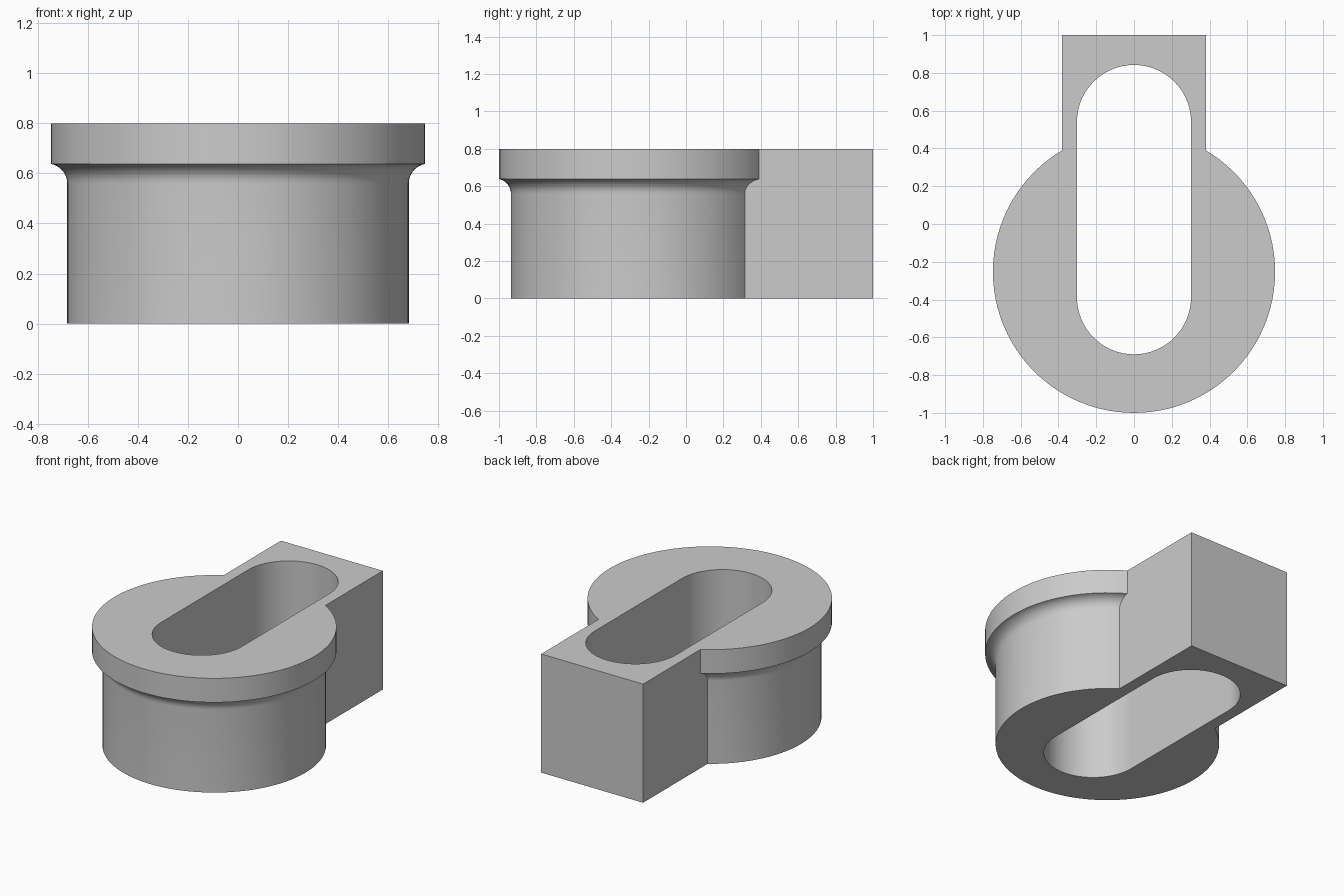
import bpy, bmesh, math
from mathutils import Vector, Matrix

if "Cube" in bpy.data.objects:
    bpy.data.objects.remove(bpy.data.objects["Cube"])

HEIGHT = 0.8
CENTRE_Y = -0.253
BODY_R, COLLAR_R, COLLAR_Z = 0.683, 0.747, 0.638
SEGMENTS = 96

grey = bpy.data.materials.new("plain grey")
grey.use_nodes = True
colour = (0.6, 0.6, 0.6, 1)
grey.diffuse_color = colour
grey.node_tree.nodes["Principled BSDF"].inputs["Base Color"].default_value = colour


def make_object(name, bm):
    bmesh.ops.recalc_face_normals(bm, faces=bm.faces)
    mesh = bpy.data.meshes.new(name)
    bm.to_mesh(mesh)
    bm.free()
    mesh.materials.append(grey)
    obj = bpy.data.objects.new(name, mesh)
    bpy.context.collection.objects.link(obj)
    return obj


def lathe(name, profile):
    bm = bmesh.new()
    verts = [bm.verts.new((r, 0, z)) for r, z in profile]
    edges = [bm.edges.new(pair) for pair in zip(verts, verts[1:])]
    bmesh.ops.spin(bm, geom=verts + edges, cent=(0, 0, 0), axis=(0, 0, 1),
                   angle=math.tau, steps=SEGMENTS, use_merge=True)
    bmesh.ops.remove_doubles(bm, verts=bm.verts, dist=1e-5)
    # Close the two ends with flat discs
    bmesh.ops.holes_fill(bm, edges=[e for e in bm.edges if e.is_boundary], sides=0)
    bmesh.ops.translate(bm, verts=bm.verts, vec=(0, CENTRE_Y, 0))
    return make_object(name, bm)


def prism(name, outline, z0, z1):
    bm = bmesh.new()
    face = bm.faces.new([bm.verts.new((x, y, z0)) for x, y in outline])
    new = bmesh.ops.extrude_face_region(bm, geom=[face])["geom"]
    top = [v for v in new if isinstance(v, bmesh.types.BMVert)]
    bmesh.ops.translate(bm, verts=top, vec=(0, 0, z1 - z0))
    return make_object(name, bm)


def combine(target, other, operation):
    mod = target.modifiers.new(operation.title(), "BOOLEAN")
    mod.object, mod.operation, mod.solver = other, operation, "EXACT"
    bpy.context.view_layer.objects.active = target
    bpy.ops.object.modifier_apply(modifier=mod.name)
    bpy.data.objects.remove(other)


# Round body with a concave fillet under the collar
fillet = COLLAR_Z - 0.558
sweep = math.acos(1 - (COLLAR_R - BODY_R) / fillet)
profile = [(BODY_R, 0)]
for i in range(11):
    a = sweep * i / 10
    profile.append((BODY_R + fillet * (1 - math.cos(a)),
                    COLLAR_Z - fillet * (math.sin(sweep) - math.sin(a))))
profile.append((COLLAR_R, HEIGHT))
body = lathe("slotted_collar_body", profile)

# Rectangular block projecting from the back
block = prism("rear_block", [(-0.38, CENTRE_Y), (0.38, CENTRE_Y), (0.38, 1), (-0.38, 1)],
              0, HEIGHT)
combine(body, block, "UNION")

# Round-ended slot through both parts
SLOT_R, STEPS = 0.302, 32
outline = []
for y, start in ((0.54, 0), (-0.388, math.pi)):
    for i in range(STEPS + 1):
        a = start + math.pi * i / STEPS
        outline.append((SLOT_R * math.cos(a), y + SLOT_R * math.sin(a)))
slot = prism("slot_cutter", outline, -0.1, HEIGHT + 0.1)
slot.hide_render = True
combine(body, slot, "DIFFERENCE")

# Smooth the round walls and keep the rims crisp
bpy.ops.object.select_all(action="DESELECT")
body.select_set(True)
bpy.context.view_layer.objects.active = body
bpy.ops.object.shade_smooth_by_angle(angle=math.radians(25))
